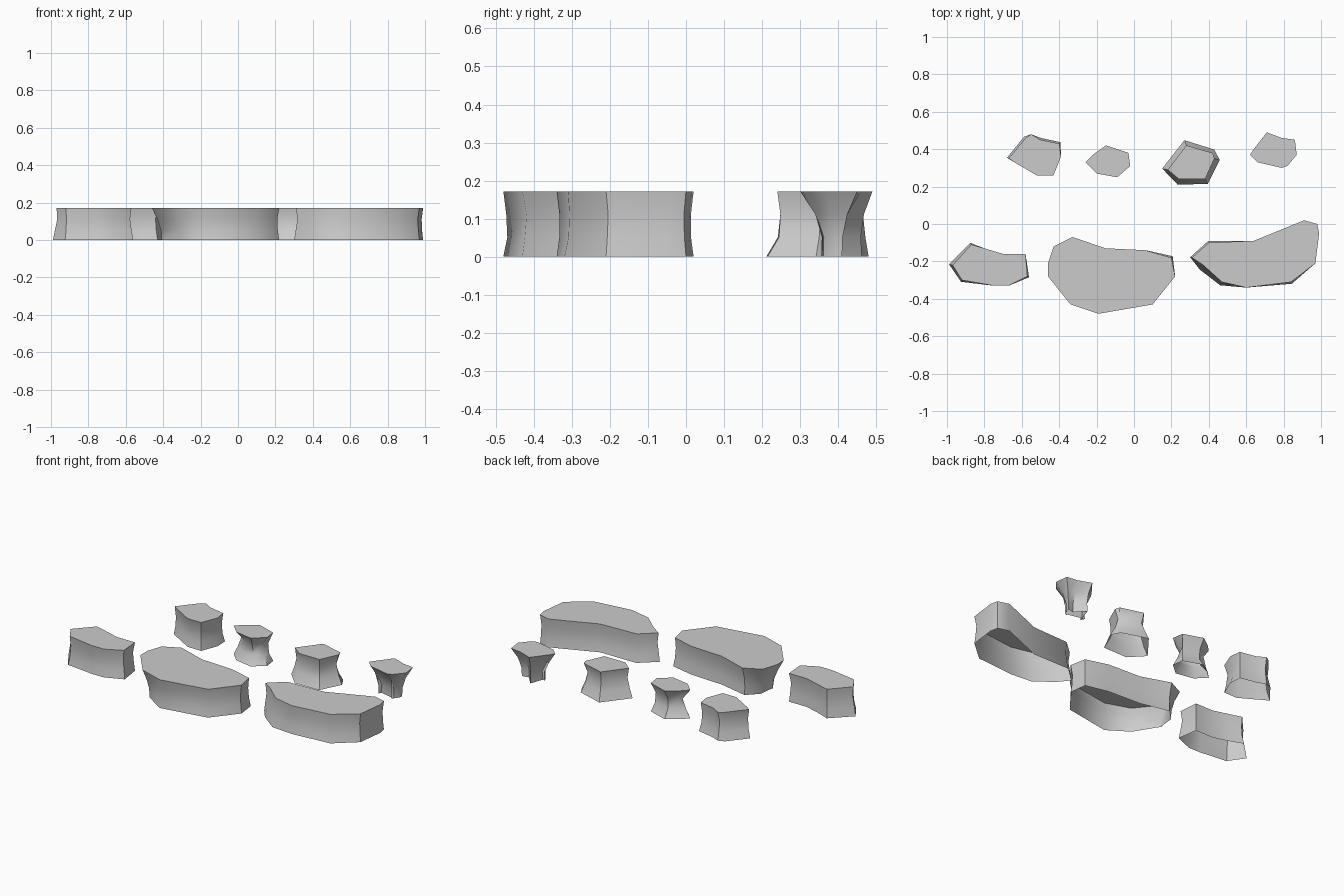
import bpy, bmesh, math, random
from mathutils import Vector

random.seed(4)
HEIGHT = 0.172

cube = bpy.data.objects.get("Cube")
if cube:
    bpy.data.objects.remove(cube, do_unlink=True)

# One plain stone colour for every part
stone = bpy.data.materials.new("stone_grey")
stone.use_nodes = True
grey = (0.6, 0.6, 0.6, 1)
stone.diffuse_color = grey
stone.node_tree.nodes["Principled BSDF"].inputs["Base Color"].default_value = grey


def outward(ring, i):
    """Horizontal normal of a clockwise outline at one of its corners."""
    before, after = ring[i - 1], ring[(i + 1) % len(ring)]
    along = (after - before).normalized()
    return Vector((-along.y, along.x, 0))


def build_rock(name, outline, waist, default_flare=0):
    """Flat-topped rock with an open base.

    The outline is the top edge in hundredths, each corner optionally followed
    by how far its foot steps out; the waist is how far the middle pulls in.
    """
    ring = [Vector((p[0], p[1], 0)) / 100 for p in outline]
    flares = [p[2] if len(p) > 2 else default_flare for p in outline]
    # Each level: height share, share of the flare, share of the waist
    levels = [(0, 1, 0), (0.3, 0.8, 0.8), (0.65, 0.4, 1), (1, 0, 0)]
    bm = bmesh.new()
    rows = []
    for height, flare_share, waist_share in levels:
        row = []
        for i, corner in enumerate(ring):
            lump = random.uniform(0.7, 1.3)
            step = (flares[i] * flare_share - waist * waist_share * lump) / 100
            spot = corner + outward(ring, i) * step
            spot.z = height * HEIGHT
            row.append(bm.verts.new(spot))
        rows.append(row)
    # Walls between neighbouring levels, then the flat cap
    count = len(ring)
    for low, high in zip(rows, rows[1:]):
        for i in range(count):
            j = (i + 1) % count
            bm.faces.new((low[j], low[i], high[i], high[j]))
    bm.faces.new(list(reversed(rows[-1])))

    mesh = bpy.data.meshes.new(name)
    bm.to_mesh(mesh)
    bm.free()
    mesh.materials.append(stone)
    rock = bpy.data.objects.new(name, mesh)
    bpy.context.collection.objects.link(rock)
    bpy.ops.object.select_all(action="DESELECT")
    rock.select_set(True)
    bpy.context.view_layer.objects.active = rock
    bpy.ops.object.shade_smooth_by_angle(angle=math.radians(42))


# Front row: three long, curved rocks
build_rock("front_right_rock", [
    (-97, -22, 2), (-87, -11, 1), (-80, -13), (-70, -16), (-58, -16),
    (-57, -28, 1), (-67, -33), (-75, -33), (-92, -30, 1)], waist=1)

build_rock("front_middle_rock", [
    (-43, -12, -5), (-33, -7, -2), (-15, -13), (6, -14), (20, -18, 1),
    (22, -28), (10, -43), (-19, -48), (-34, -43, -4),
    (-46, -28, -6), (-46, -21, -6)], waist=1)

build_rock("front_left_rock", [
    (31, -18, 1), (40, -10, 1), (64, -9), (91, 2), (98, 0), (99, -5),
    (97, -21), (84, -31, 1), (60, -34), (47, -31, 2), (37, -22, 3)], waist=1)

# Back row: four small rocks, some pinched, flared or tapered
build_rock("back_right_rock", [
    (-67, 35, 1), (-58, 46, 1), (-55, 48), (-50, 45, 1), (-40, 43, 1),
    (-39, 36), (-43, 26), (-52, 26), (-64, 33)], waist=1.5)

build_rock("back_middle_right_rock", [
    (-26, 33), (-22, 37), (-15, 42), (-3, 38), (-2, 31),
    (-9, 25), (-20, 27)], waist=4)

build_rock("back_middle_left_rock", [
    (18, 29), (28, 42), (42, 38, 2), (43, 35), (38, 24), (24, 24)],
    waist=3, default_flare=3)

build_rock("back_left_rock", [
    (62, 37), (64, 40), (71, 49, -3), (79, 46), (86, 45), (87, 37),
    (82, 31), (79, 30), (66, 33)], waist=1.5, default_flare=-6)
